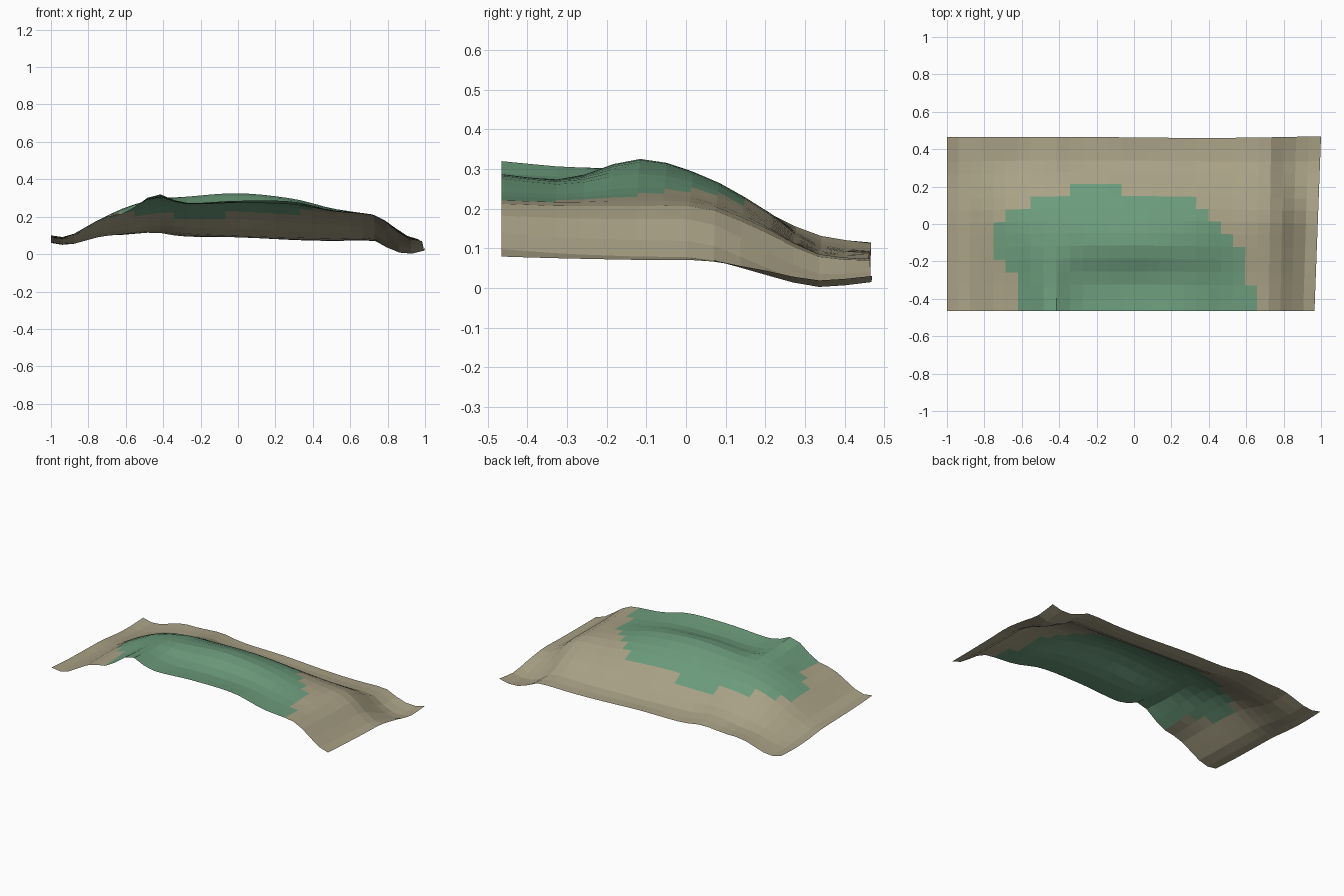
import bpy, bmesh, math

if "Cube" in bpy.data.objects:
    bpy.data.objects.remove(bpy.data.objects["Cube"])

NX, NY = 30, 14

# Control heights: one row per y station, one value per x station
XS = [-1, -.91, -.73, -.6, -.44, -.3, 0, .3, .5, .73, .8, .9, 1]
YS = [-.465, -.3, -.12, .05, .2, .33, .465]
HEIGHTS = [
    [.10, .095, .19, .22, .32, .275, .285, .28, .235, .21, .17, .10, .07],
    [.09, .09, .19, .23, .305, .27, .275, .265, .23, .205, .165, .09, .07],
    [.085, .085, .19, .25, .295, .305, .325, .295, .245, .205, .165, .085, .068],
    [.08, .08, .175, .23, .265, .27, .28, .26, .225, .20, .16, .08, .067],
    [.065, .062, .13, .165, .19, .195, .195, .175, .16, .14, .09, .035, .045],
    [.06, .05, .095, .11, .135, .115, .10, .09, .085, .08, .035, .001, .02],
    [.065, .05, .10, .105, .115, .095, .09, .075, .07, .07, .04, .012, .03],
]
# Green cells per row, front to back: first and last column
GRASS = [(6, 25), (6, 25), (6, 24), (5, 24), (4, 24), (4, 23), (4, 22),
         (5, 21), (7, 20), (10, 14)]


def spline(ps, vs, p):
    """Smooth curve through unevenly spaced values."""
    n = len(ps)
    i = max(k for k in range(n - 1) if ps[k] <= p or k == 0)

    def slope(k):
        a, b = max(k - 1, 0), min(k + 1, n - 1)
        return (vs[b] - vs[a]) / (ps[b] - ps[a])
    h = ps[i + 1] - ps[i]
    t = min(max((p - ps[i]) / h, 0), 1)
    return ((2*t**3 - 3*t*t + 1) * vs[i] + (t**3 - 2*t*t + t) * h * slope(i)
            + (3*t*t - 2*t**3) * vs[i + 1] + (t**3 - t*t) * h * slope(i + 1))


def material(name, color):
    m = bpy.data.materials.new(name)
    m.diffuse_color = (*color, 1)
    m.use_nodes = True
    m.node_tree.nodes["Principled BSDF"].inputs["Base Color"].default_value = m.diffuse_color
    return m


# Terrain sheet: a slightly warped grid
bm = bmesh.new()
grid = []
for j in range(NY + 1):
    v = j / NY
    row = []
    for i in range(NX + 1):
        u = i / NX
        x = -1 + 2*u - .035 * (1 - v) * max(0, 2*u - 1)**3
        x -= .02 * max(0, math.sin(math.pi * min(u / .4, 1)))
        y = -.465 + .93*v + .02 * math.sin(math.pi * u) * math.sin(math.pi * v)
        y += .007 * v * math.cos(math.pi * (2*u - .3)) * u
        z = spline(YS, [spline(XS, r, x) for r in HEIGHTS], y)
        row.append(bm.verts.new((x, y, max(z, 0))))
    grid.append(row)

# Cells, with the green patch on the raised part
for j in range(NY):
    for i in range(NX):
        f = bm.faces.new((grid[j][i], grid[j][i+1], grid[j+1][i+1], grid[j+1][i]))
        f.material_index = int(j < len(GRASS) and GRASS[j][0] <= i < GRASS[j][1])

mesh = bpy.data.meshes.new("terrain")
bm.to_mesh(mesh)
bm.free()
mesh.materials.append(material("dry_ground", (.40, .36, .24)))
mesh.materials.append(material("grass", (.15, .33, .20)))
bpy.context.collection.objects.link(bpy.data.objects.new("terrain", mesh))
